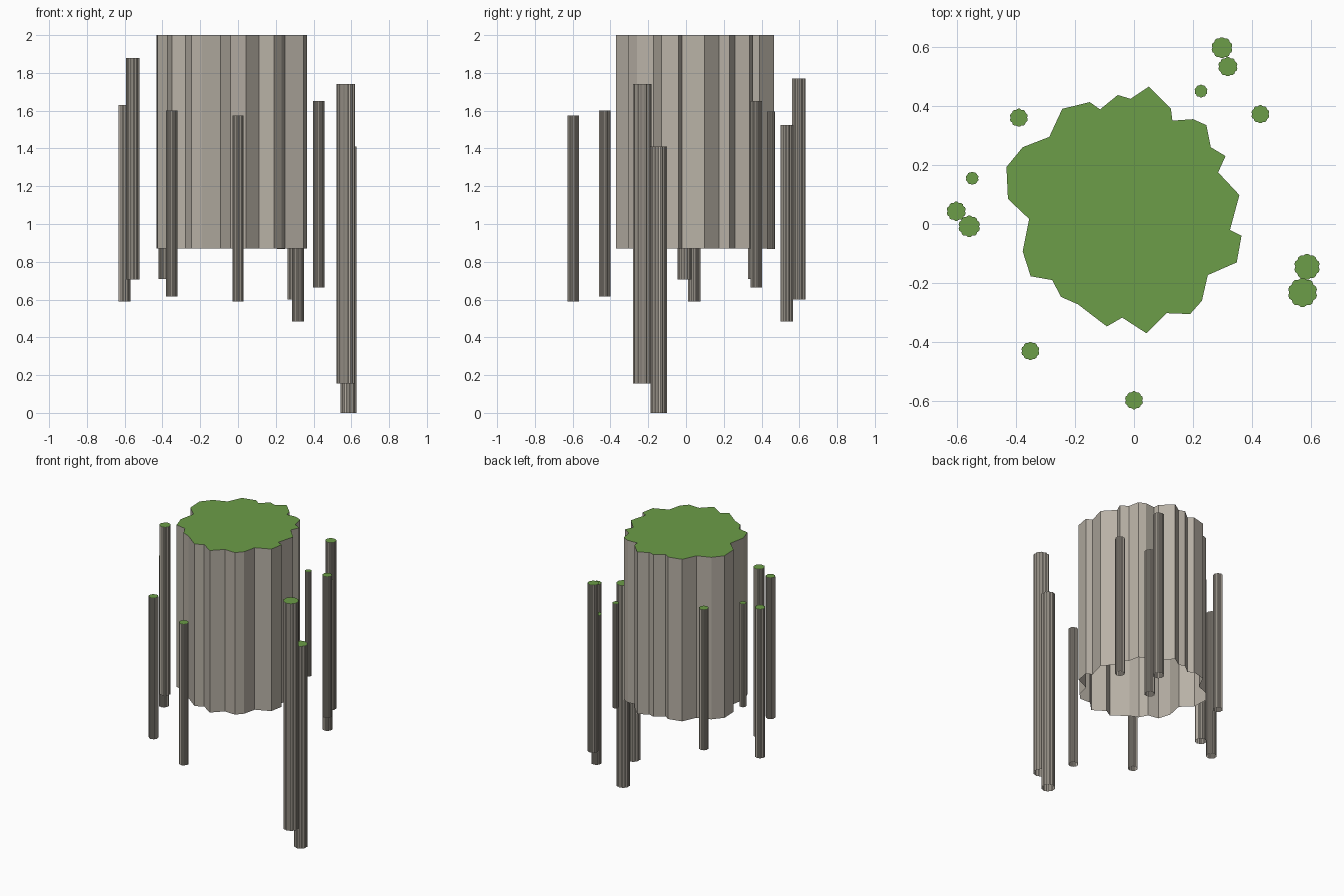
import bpy
from math import sin, cos, tau


def material(name, rgb):
    m = bpy.data.materials.new(name)
    m.diffuse_color = (*rgb, 1)
    return m


stone = material("stone", (0.48, 0.44, 0.38))
grass = material("grass", (0.15, 0.34, 0.065))


def column(name, outline, z0, z1):
    """Upright shell: stone walls, grass cap on top, open underneath."""
    n = len(outline)
    verts = [(x, y, z) for z in (z0, z1) for x, y in outline]
    faces = [(i, (i + 1) % n, n + (i + 1) % n, n + i) for i in range(n)]
    faces.append(tuple(range(n, 2 * n)))
    mesh = bpy.data.meshes.new(name)
    mesh.from_pydata(verts, [], faces)
    mesh.materials.append(stone)
    mesh.materials.append(grass)
    mesh.polygons[n].material_index = 1
    obj = bpy.data.objects.new(name, mesh)
    bpy.context.collection.objects.link(obj)


def fluted(cx, cy, r, lobes=10, per_lobe=3):
    """Scalloped round outline for the thin pillars."""
    pts = []
    for i in range(lobes * per_lobe):
        a = tau * i / (lobes * per_lobe)
        k = r * (0.90 if i % per_lobe == 0 else 0.99)
        pts.append((cx + k * cos(a), cy + k * sin(a)))
    return pts


# Main craggy rock, outline listed clockwise from the back
rock = [(0.05, 0.465), (0.125, 0.39), (0.13, 0.35), (0.2, 0.355), (0.245, 0.335),
        (0.26, 0.26), (0.31, 0.23), (0.285, 0.175), (0.357, 0.098), (0.325, -0.02),
        (0.364, -0.04), (0.348, -0.13), (0.25, -0.173), (0.23, -0.26), (0.19, -0.305),
        (0.11, -0.302), (0.042, -0.37), (-0.04, -0.317), (-0.092, -0.347),
        (-0.19, -0.272), (-0.247, -0.247), (-0.277, -0.19), (-0.35, -0.177),
        (-0.377, -0.093), (-0.355, 0.017), (-0.427, 0.085), (-0.432, 0.193),
        (-0.377, 0.26), (-0.287, 0.295), (-0.243, 0.39), (-0.15, 0.413),
        (-0.115, 0.388), (-0.055, 0.437), (-0.012, 0.424)]
column("main_rock", rock[::-1], 0.87, 2.0)

# Thin pillars around it: x, y, radius, bottom, top
pillars = [
    (0.298, 0.597, 0.036, 0.60, 1.77),
    (0.318, 0.533, 0.033, 0.485, 1.525),
    (0.227, 0.450, 0.022, 0.867, 1.595),
    (0.428, 0.372, 0.031, 0.665, 1.65),
    (-0.390, 0.360, 0.031, 0.71, 1.69),
    (-0.548, 0.155, 0.022, 0.97, 1.69),
    (-0.602, 0.043, 0.033, 0.59, 1.63),
    (-0.558, -0.008, 0.037, 0.705, 1.88),
    (-0.351, -0.430, 0.031, 0.615, 1.60),
    (0.000, -0.597, 0.031, 0.59, 1.575),
    (0.586, -0.145, 0.044, 0.0, 1.41),
    (0.571, -0.232, 0.050, 0.155, 1.74),
]
for i, (x, y, r, z0, z1) in enumerate(pillars, 1):
    column(f"pillar_{i}", fluted(x, y, r), z0, z1)
